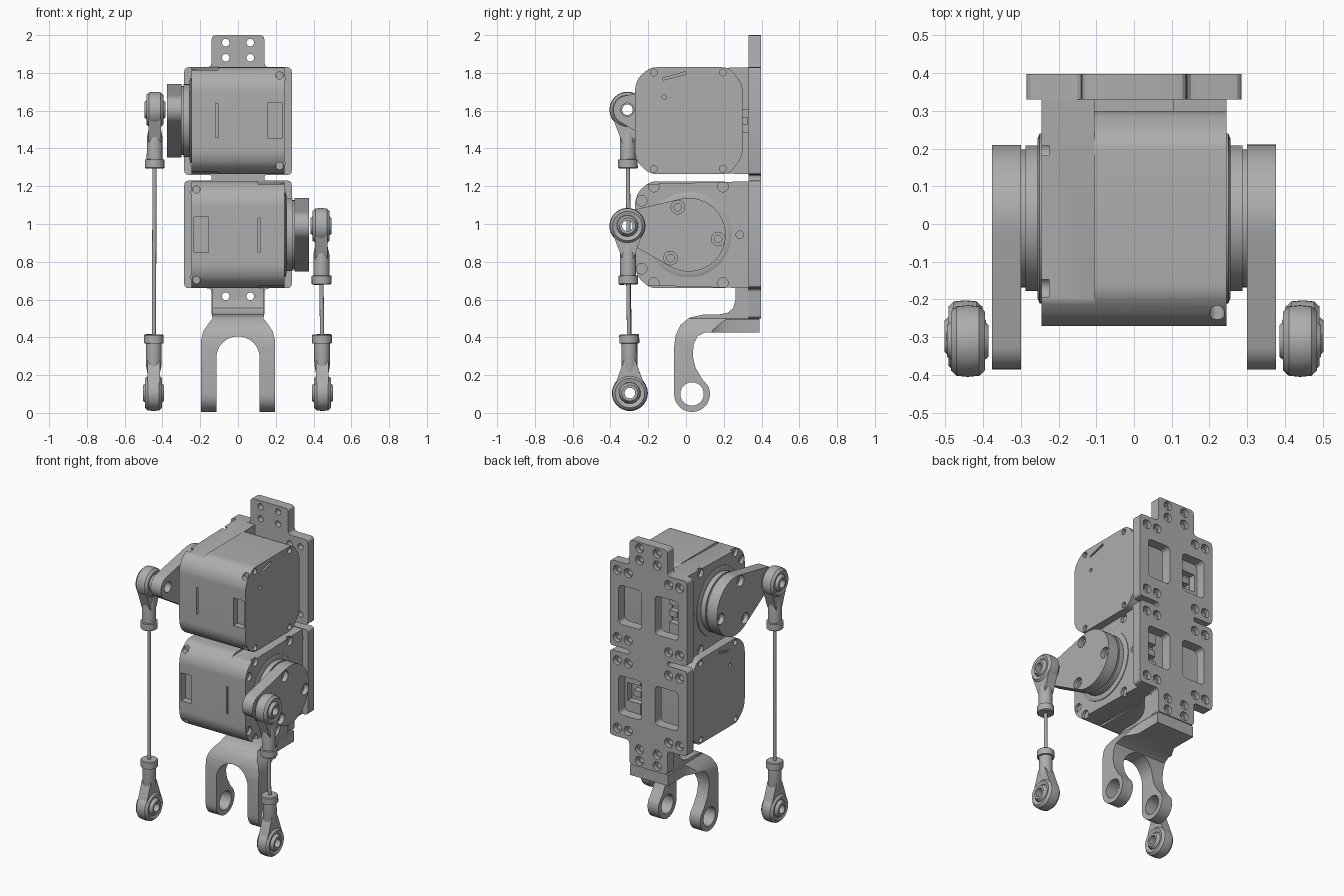
import bpy, bmesh, math
from mathutils import Vector

if "Cube" in bpy.data.objects:
    bpy.data.objects.remove(bpy.data.objects["Cube"])

grey = bpy.data.materials.new("mid_grey")
grey.use_nodes = True
grey.diffuse_color = (0.42, 0.42, 0.42, 1)
grey.node_tree.nodes["Principled BSDF"].inputs["Base Color"].default_value = (0.42, 0.42, 0.42, 1)
parts = []


def finish(bm, name):
    bmesh.ops.recalc_face_normals(bm, faces=bm.faces)
    mesh = bpy.data.meshes.new(name)
    bm.to_mesh(mesh)
    bm.free()
    mesh.materials.append(grey)
    ob = bpy.data.objects.new(name, mesh)
    bpy.context.collection.objects.link(ob)
    parts.append(ob)
    return ob


def prism(name, pts, axis, lo, hi):
    """Extrude a 2D outline along one axis."""
    place = {"x": lambda u, v, w: (w, u, v), "y": lambda u, v, w: (u, w, v),
             "z": lambda u, v, w: (u, v, w)}[axis]
    lo, hi = min(lo, hi), max(lo, hi)
    bm = bmesh.new()
    face = bm.faces.new([bm.verts.new(place(u, v, lo)) for u, v in pts])
    new = bmesh.ops.extrude_face_region(bm, geom=[face])["geom"]
    shift = Vector(place(0, 0, hi - lo))
    bmesh.ops.translate(bm, vec=shift, verts=[g for g in new if isinstance(g, bmesh.types.BMVert)])
    return finish(bm, name)


def lathe(name, profile, centre, axis, closed=False, steps=40):
    """Turn a (radius, offset) profile round an axis through centre."""
    axis, centre = Vector(axis).normalized(), Vector(centre)
    side = axis.orthogonal().normalized()
    bm = bmesh.new()
    vs = [bm.verts.new(centre + side * r + axis * h) for r, h in profile]
    pairs = list(zip(vs, vs[1:])) + ([(vs[-1], vs[0])] if closed else [])
    edges = [bm.edges.new(p) for p in pairs]
    bmesh.ops.spin(bm, geom=vs + edges, cent=centre, axis=axis, angle=math.tau, steps=steps)
    bmesh.ops.remove_doubles(bm, verts=bm.verts, dist=1e-5)
    return finish(bm, name)


def rect(u0, v0, u1, v1):
    return [(u0, v0), (u1, v0), (u1, v1), (u0, v1)]


def circle(u, v, r, n=28):
    return [(u + r * math.cos(math.tau * i / n), v + r * math.sin(math.tau * i / n)) for i in range(n)]


def rounded(pts, r, n=5):
    """Round every corner of an outline with a short curve."""
    out = []
    for i, p in enumerate(pts):
        p = Vector(p)
        a, b = Vector(pts[i - 1]) - p, Vector(pts[(i + 1) % len(pts)]) - p
        d = min(r, a.length * 0.45, b.length * 0.45)
        a, b = p + a.normalized() * d, p + b.normalized() * d
        for k in range(n + 1):
            t = k / n
            out.append(tuple(a * (1 - t) ** 2 + p * 2 * t * (1 - t) + b * t * t))
    return out


def hull(c1, r1, c2, r2, n=28):
    """Outline wrapped round two circles."""
    c1, c2 = Vector(c1), Vector(c2)
    d = c2 - c1
    base, half = math.atan2(d.y, d.x), math.acos((r1 - r2) / d.length)
    out = []
    for c, r, a, b in ((c2, r2, -half, half), (c1, r1, half, math.tau - half)):
        for i in range(n + 1):
            t = base + a + (b - a) * i / n
            out.append((c.x + r * math.cos(t), c.y + r * math.sin(t)))
    return out


def combine(ob, cutters, op="DIFFERENCE"):
    """Apply boolean cutters and discard them."""
    for c in cutters:
        c.hide_render = True
        m = ob.modifiers.new("cut", "BOOLEAN")
        m.object, m.operation, m.solver = c, op, "EXACT"
    dg = bpy.context.evaluated_depsgraph_get()
    mesh = bpy.data.meshes.new_from_object(ob.evaluated_get(dg))
    ob.modifiers.clear()
    ob.data = mesh
    for c in cutters:
        parts.remove(c)
        bpy.data.objects.remove(c)


def hole(u, v, r, axis, lo, hi):
    return prism("cutter", circle(u, v, r), axis, lo, hi)


def motor(label, s, z, tip_z):
    """Motor with its gearbox, pulley and horn on side s."""
    h = 0.283
    left = [(-0.19, z + h), (-0.25, z + 0.23), (-0.27, z + 0.18),
            (-0.27, z - 0.18), (-0.25, z - 0.23), (-0.19, z - h)]
    body = prism(label + "_motor_body", rounded(
        left + [(0.23, z - h), (0.30, z - 0.19), (0.30, z + 0.19), (0.23, z + h)], 0.04),
        "x", -s * 0.245, s * 0.105)
    gearbox = prism(label + "_gearbox", rounded(left, 0.04)[3:-3] + [(0.33, z - h), (0.33, z + h)],
                    "x", s * 0.105, s * 0.245)
    # screw holes in both end faces, slot and connector recesses
    spots = [(y, z + k * dz) for k in (-1, 1) for y, dz in ((-0.17, 0.255), (0.195, 0.255), (-0.235, 0.18))]
    slot = [(-0.125, z + 0.225), (-0.12, z + 0.215), (0, z + 0.245), (0, z + 0.26)]
    combine(body, [hole(y, v, 0.018, "x", -s * 0.225, -s * 0.26) for y, v in spots if y > -0.2]
            + [prism("cutter", slot, "x", -s * 0.23, -s * 0.26),
               hole(-0.115, z + 0.125, 0.012, "x", -s * 0.23, -s * 0.26),
               prism("cutter", rect(-s * 0.232, z - 0.093, -s * 0.155, z + 0.093), "y", -0.3, -0.225)]
            + [hole(-s * 0.22, z + k * 0.24, 0.02, "y", -0.3, -0.215) for k in (-1, 1)])
    combine(gearbox, [hole(y, v, 0.028, "x", s * 0.225, s * 0.26) for y, v in spots]
            + [hole(0.285, z, 0.02, "x", s * 0.225, s * 0.26),
               prism("cutter", rect(s * 0.1, z - 0.06, s * 0.2, z + 0.06), "y", 0.285, 0.35),
               prism("cutter", rect(s * 0.1, z - 0.09, s * 0.118, z + 0.09), "y", -0.3, -0.262)])
    prism(label + "_connector_tongue", rect(s * 0.105, z - 0.02, s * 0.16, z + 0.02), "y", 0.28, 0.325)
    lathe(label + "_pulley", [(0, 0.24), (0.225, 0.24), (0.225, 0.25), (0.21, 0.256), (0.193, 0.256),
                              (0.193, 0.288), (0.183, 0.288), (0.183, 0.302), (0, 0.302)],
          (0, 0.015, z), (s, 0, 0), steps=64)
    # teardrop horn with three counterbores and a tip hole
    tip = (-0.31, tip_z)
    horn = prism(label + "_horn", hull((0.015, z), 0.195, tip, 0.075), "x", s * 0.30, s * 0.376)
    turn = math.atan2(tip_z - z, tip[0] - 0.015)
    cuts = [hole(*tip, 0.035, "x", s * 0.28, s * 0.4)]
    for a in (-1, 1, 3):
        t = turn + a * math.pi / 3
        y, v = 0.015 + 0.157 * math.cos(t), z + 0.157 * math.sin(t)
        cuts += [hole(y, v, 0.036, "x", s * 0.345, s * 0.4), hole(y, v, 0.02, "x", s * 0.31, s * 0.4)]
    combine(horn, cuts)


def linkage(label, s, top_z):
    """Push rod with a ball joint at each end."""
    top, bottom = Vector((s * 0.44, -0.31, top_z)), Vector((s * 0.447, -0.297, 0.105))
    for end, c, d in (("upper", top, bottom - top), ("lower", bottom, top - bottom)):
        d = d.normalized()
        name = f"{label}_{end}_"
        neck = c + d * 0.15
        web = prism(name + "eye", hull((c.y, c.z), 0.088, (neck.y, neck.z), 0.036),
                    "x", c.x - 0.033, c.x + 0.033)
        combine(web, [hole(c.y, c.z, 0.06, "x", c.x - 0.1, c.x + 0.1)])
        lathe(name + "ring", [(0.056, -0.038), (0.078, -0.045), (0.092, -0.03), (0.095, 0),
                              (0.092, 0.03), (0.078, 0.045), (0.056, 0.038)], c, (1, 0, 0), True)
        lathe(name + "ball", [(0.028, -0.055), (0.042, -0.055), (0.054, -0.04), (0.06, 0),
                              (0.054, 0.04), (0.042, 0.055), (0.028, 0.055)], c, (1, 0, 0), True)
        lathe(name + "shank", [(0, 0.08), (0.03, 0.08), (0.034, 0.11), (0.042, 0.15), (0.042, 0.262),
                               (0.052, 0.264), (0.052, 0.306), (0.047, 0.311), (0, 0.311)], c, d)
    lathe(label + "_rod", [(0, 0.25), (0.011, 0.25), (0.011, (top - bottom).length - 0.25),
                           (0, (top - bottom).length - 0.25)], bottom, top - bottom, steps=16)


motor("upper", -1, 1.547, 1.605)
motor("lower", 1, 0.943, 0.99)
linkage("right", -1, 1.605)
linkage("left", 1, 0.99)

# back plate outline: right half, then mirrored
half = [(0.14, 0.50), (0.14, 0.66), (0.285, 0.66), (0.285, 1.23), (0.14, 1.23),
        (0.14, 1.26), (0.285, 1.26), (0.285, 1.83), (0.14, 1.83), (0.14, 2.0)]
plate = prism("back_plate", rounded(half + [(-x, z) for x, z in reversed(half)], 0.025, 3), "y", 0.33, 0.397)
cuts = []
for sx in (-1, 1):
    for zc in (1.547, 0.943):
        cuts.append(prism("cutter", rounded(rect(sx * 0.05, zc - 0.13, sx * 0.22, zc + 0.13), 0.03), "y", 0.3, 0.45))
    spots = [(x, zc + k * 0.225) for x in (0.15, 0.23) for zc in (1.547, 0.943) for k in (-1, 1)]
    spots += [(0.065, z) for z in (0.54, 0.617, 1.88, 1.96)]
    for x, z in spots:
        cuts += [hole(sx * x, z, 0.02, "y", 0.3, 0.45), hole(sx * x, z, 0.03, "y", 0.37, 0.45)]
combine(plate, cuts)

# fork bracket: side outline trimmed by front and top outlines
side = [(0.39, 0.425), (0.39, 0.5), (0.33, 0.5), (0.33, 0.66), (0.262, 0.66), (0.262, 0.60), (0.25, 0.555),
        (0.22, 0.53), (0.17, 0.52), (0.09, 0.52), (0.02, 0.505), (-0.03, 0.465), (-0.055, 0.41),
        (-0.063, 0.35), (-0.063, 0.1)]
side += [(0.032 + 0.095 * math.cos(t), 0.1 + 0.095 * math.sin(t))
         for t in (math.pi + i * math.pi * 1.15 / 20 for i in range(1, 21))]
side += [(0.085, 0.18), (0.05, 0.24), (0.036, 0.30), (0.04, 0.36), (0.06, 0.405), (0.1, 0.425)]
fork = prism("fork_bracket", side, "x", -0.25, 0.25)
front = [(0.195, -0.1), (0.195, 0.39), (0.185, 0.43), (0.155, 0.475), (0.135, 0.50), (0.135, 0.8)]
above = [(0.25, -0.2), (0.25, 0.1), (0.18, 0.14), (0.14, 0.21), (0.14, 0.5)]
combine(fork, [prism("trim", o + [(-u, v) for u, v in reversed(o)], a, -0.3, 0.8)
               for o, a in ((front, "y"), (above, "z"))], "INTERSECT")
arch = [(0.115 * math.cos(math.pi * i / 24), 0.29 + 0.115 * math.sin(math.pi * i / 24)) for i in range(25)]
combine(fork, [prism("cutter", [(-0.115, -0.1), (0.115, -0.1)] + arch, "y", -0.2, 0.2),
               hole(0.032, 0.1, 0.062, "x", -0.3, 0.3)]
        + [hole(x, 0.617, 0.02, "y", 0.2, 0.4) for x in (-0.065, 0.065)])

# smooth the round surfaces, keep hard edges
bpy.ops.object.select_all(action="DESELECT")
for ob in parts:
    ob.select_set(True)
bpy.context.view_layer.objects.active = parts[0]
bpy.ops.object.shade_smooth_by_angle(angle=math.radians(32))
